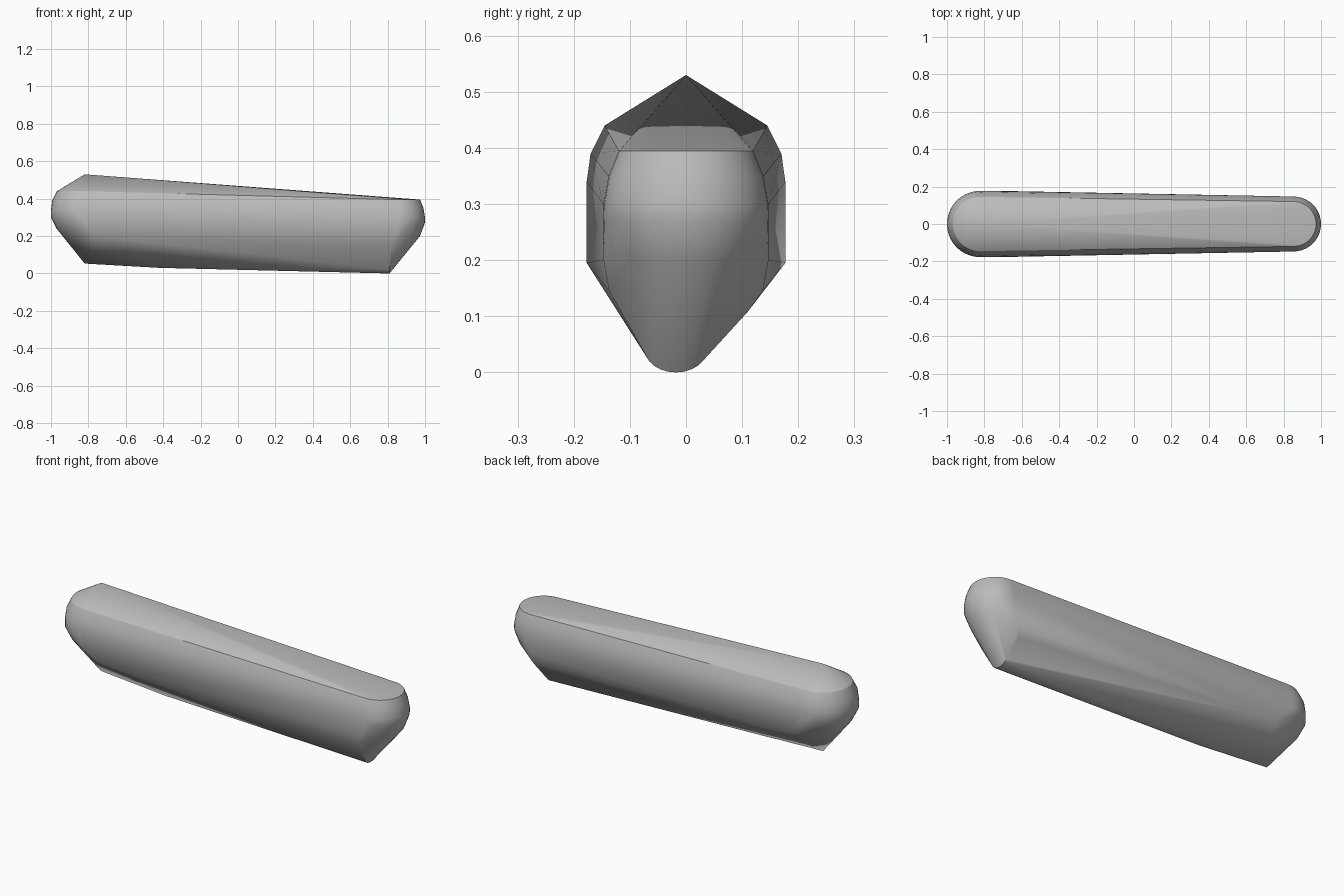
import bpy, bmesh, math

cube = bpy.data.objects.get("Cube")
if cube:
    bpy.data.objects.remove(cube, do_unlink=True)

grey = bpy.data.materials.new("plain grey")
grey.use_nodes = True
colour = (0.5, 0.5, 0.5, 1)
grey.diffuse_color = colour
grey.node_tree.nodes["Principled BSDF"].inputs["Base Color"].default_value = colour

points = []


def half_ring(cx, radius, z, side, steps=20):
    """Semicircle bulging along x towards the given side."""
    for i in range(steps + 1):
        a = math.pi * (i / steps - 0.5)
        points.append((cx + side * radius * math.cos(a), radius * math.sin(a), z))


def pair(x, y, z):
    points.extend([(x, y, z), (x, -y, z)])


# Tall rounded end with its pointed crown
points.append((-0.82, 0, 0.53))
for radius, z in ((0.145, 0.44), (0.17, 0.39), (0.177, 0.34), (0.177, 0.30), (0.147, 0.24)):
    half_ring(-0.823, radius, z, -1)
pair(-0.78, 0.177, 0.22)
pair(-0.72, 0.177, 0.195)

# Lower rounded end with its flat top
for radius, z in ((0.12, 0.395), (0.138, 0.35), (0.147, 0.30), (0.146, 0.27), (0.12, 0.20)):
    half_ring(0.853, radius, z, 1)
pair(0.84, 0.147, 0.20)
pair(0.82, 0.137, 0.145)
points.append((0.80, 0.11, 0.108))

# Narrow keel, rounded at the lower end
for i in range(13):
    a = math.pi * (1 + i / 12)
    points.append((0.81, -0.018 + 0.055 * math.cos(a), 0.04 + 0.04 * math.sin(a)))
points.append((-0.42, -0.02, 0.03))
points.append((-0.82, -0.005, 0.053))

# Wrap the sections in one convex skin
bm = bmesh.new()
for p in points:
    bm.verts.new(p)
bmesh.ops.remove_doubles(bm, verts=bm.verts, dist=0.0005)
hull = bmesh.ops.convex_hull(bm, input=bm.verts)
unused = {g for g in hull["geom_interior"] + hull["geom_unused"]
          if isinstance(g, bmesh.types.BMVert)}
bmesh.ops.delete(bm, geom=list(unused), context="VERTS")
bmesh.ops.dissolve_limit(bm, angle_limit=0.01, verts=bm.verts, edges=bm.edges)
bmesh.ops.recalc_face_normals(bm, faces=bm.faces)

mesh = bpy.data.meshes.new("rounded_bar")
bm.to_mesh(mesh)
bm.free()
mesh.materials.append(grey)
bar = bpy.data.objects.new("rounded_bar", mesh)
bpy.context.collection.objects.link(bar)
bpy.ops.object.select_all(action="DESELECT")
bar.select_set(True)
bpy.context.view_layer.objects.active = bar
bpy.ops.object.shade_smooth_by_angle(angle=math.radians(30))
